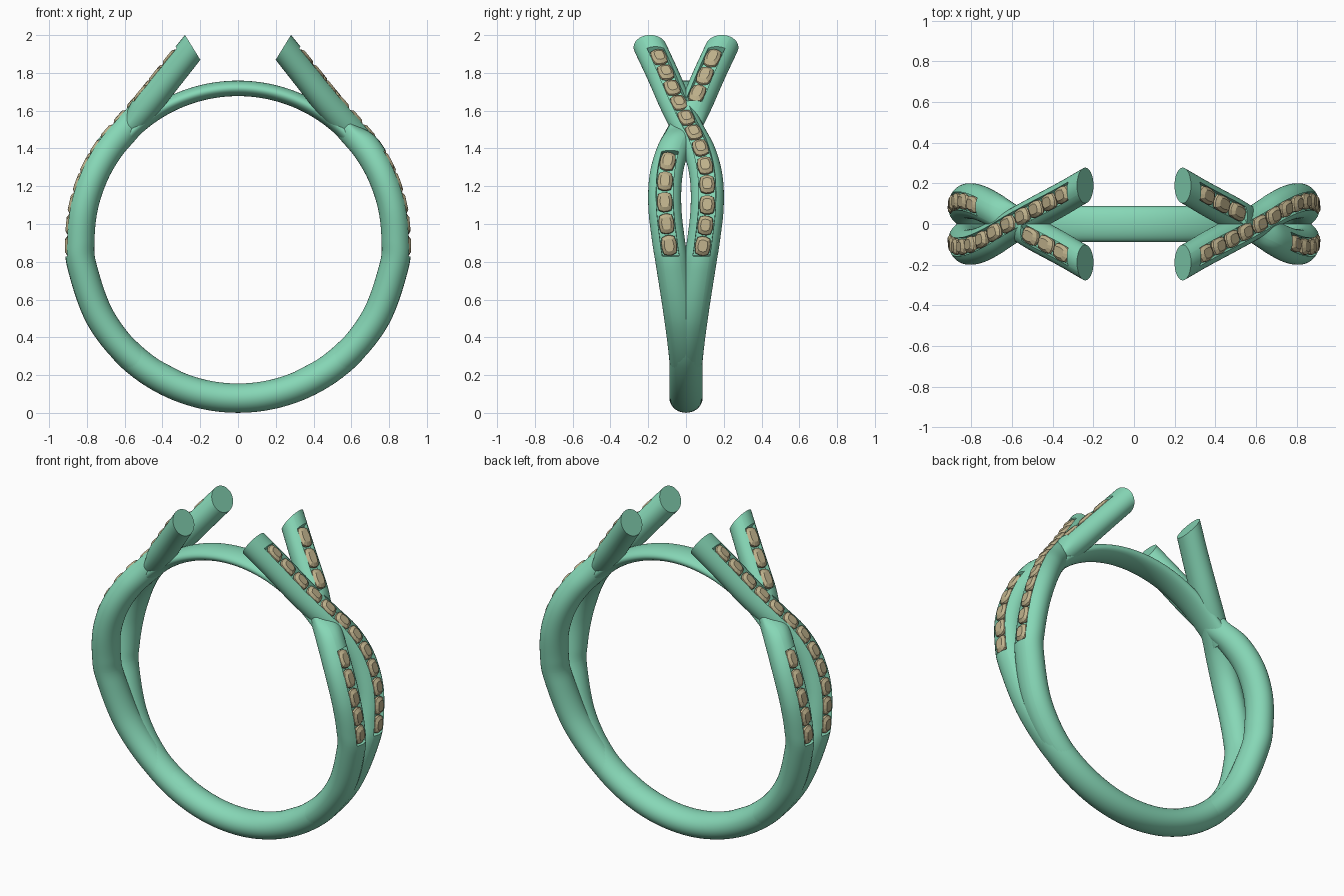
import bpy, bmesh, math
from mathutils import Vector, Matrix

if "Cube" in bpy.data.objects:
    bpy.data.objects.remove(bpy.data.objects["Cube"])

CZ, R = 0.915, 0.837          # ring centre height, mid radius
HY, HN = 0.0875, 0.0775       # half width (y) and half thickness (radial)
GW, FLOOR = 0.045, 0.036      # gem channel half width and floor level


def material(name, col):
    m = bpy.data.materials.new(name)
    m.diffuse_color = (*col, 1)
    m.use_nodes = True
    m.node_tree.nodes["Principled BSDF"].inputs["Base Color"].default_value = m.diffuse_color
    return m


METAL = material("green_metal", (0.24, 0.68, 0.47))
STONE = material("tan_stone", (0.52, 0.44, 0.26))

# Strand path keys: x, y, z, angle of the section's outward axis
KEYS = []
for a, y in ((-70, 0), (-50, .004), (-30, .028), (-10, .07), (0, .093),
             (12, .112), (24, .106), (35, .068), (45, .008)):
    r = math.radians(a)
    KEYS.append((R * math.cos(r), y, CZ + R * math.sin(r), a))
KEYS += [(.48, -.055, 1.635, 49), (.36, -.12, 1.785, 54), (.24, -.19, 1.935, 58.4)]
KEYS = [Vector(k) for k in KEYS]
LAST = len(KEYS) - 1


def path(t, side):
    """Catmull-Rom point and outward axis at key parameter t."""
    i = min(int(t), LAST - 1)
    f = t - i
    p1, p2 = KEYS[i], KEYS[i + 1]
    p0 = KEYS[i - 1] if i > 0 else 2 * p1 - p2
    p3 = KEYS[i + 2] if i + 2 <= LAST else 2 * p2 - p1
    p = .5 * (2 * p1 + (p2 - p0) * f + (2 * p0 - 5 * p1 + 4 * p2 - p3) * f * f
              + (3 * p1 - p0 - 3 * p2 + p3) * f ** 3)
    a = math.radians(p[3])
    return Vector((p[0], p[1] * side, p[2])), Vector((math.cos(a), 0, math.sin(a)))


def finish(name, bm, mat, smooth=True):
    bmesh.ops.recalc_face_normals(bm, faces=bm.faces[:])
    me = bpy.data.meshes.new(name)
    bm.to_mesh(me)
    bm.free()
    me.materials.append(mat)
    ob = bpy.data.objects.new(name, me)
    bpy.context.collection.objects.link(ob)
    if smooth:
        bpy.ops.object.select_all(action='DESELECT')
        ob.select_set(True)
        bpy.context.view_layer.objects.active = ob
        bpy.ops.object.shade_smooth_by_angle(angle=math.radians(35))
    return ob


def loft(name, rings):
    bm = bmesh.new()
    loops = [[bm.verts.new(p) for p in ring] for ring in rings]
    n = len(loops[0])
    for a, b in zip(loops, loops[1:]):
        for i in range(n):
            j = (i + 1) % n
            bm.faces.new((a[i], a[j], b[j], b[i]))
    bm.faces.new(loops[0])
    bm.faces.new(loops[-1])
    return finish(name, bm, METAL)


def section(grooved, top, s):
    """Oval section as (y, outward) pairs, with an optional gem channel on top."""
    f0 = math.acos(GW / HY)
    pts = []
    for k in (1, .97, .5, 0, -.5, -.97, -1):
        v = k * GW
        cut = grooved and abs(k) < .99
        u = FLOOR if cut else HN * math.sqrt(1 - (v / HY) ** 2) * top
        pts.append((v * s, u * s))
    steps = 30
    for i in range(1, steps):
        f = math.pi - f0 + (math.pi + 2 * f0) * i / steps
        u = HN * math.sin(f)
        pts.append((HY * math.cos(f) * s, (u * top if u > 0 else u) * s))
    return pts


def strand(name, side, slots):
    ts = [(i / 10, None) for i in range(LAST * 10 + 1)]
    for a, b in slots:
        ts += [(a - .004, False), (a + .004, True), (b - .004, True), (b + .004, False)]
    rings = []
    for t, _ in sorted(ts, key=lambda q: q[0]):
        grooved = any(a < t < b for a, b in slots)
        # the lower strand is flattened where the other passes over it
        top = 1 - .5 * math.exp(-((t - 8) / .5) ** 2) if side < 0 else 1
        s = min(1, .92 + .04 * t)
        p, n = path(t, side)
        rings.append([p + Vector((0, v, 0)) + n * u for v, u in section(grooved, top, s)])
    return loft(name, rings)


def gem_row(name, side, slot, count):
    """Cushion-cut stones spaced evenly along one channel."""
    a, b = slot
    N = 400
    pts = []
    for i in range(N + 1):
        p, n = path(a + (b - a) * i / N, side)
        pts.append((p + n * .062, n))
    cum = [0]
    for q, r in zip(pts, pts[1:]):
        cum.append(cum[-1] + (r[0] - q[0]).length)
    pitch = cum[-1] / count
    bm = bmesh.new()
    for g in range(count):
        d = (g + .5) * pitch
        i = min(range(1, N), key=lambda k: abs(cum[k] - d))
        p, n = pts[i]
        tan = (pts[i + 1][0] - pts[i - 1][0]).normalized()
        n = (n - tan * n.dot(tan)).normalized()
        across = n.cross(tan)
        loops = []
        for s, h in ((.7, -.026), (1, -.008), (.95, .003), (.6, .016)):
            loop = []
            for k in range(12):
                f = math.tau * (k + .5) / 12
                c, sn = math.cos(f), math.sin(f)
                e = (c ** 4 + sn ** 4) ** -.22       # rounded square outline
                loop.append(bm.verts.new(p + tan * (c * e * s * pitch * .47)
                                         + across * (sn * e * s * .041) + n * h))
            loops.append(loop)
        for l0, l1 in zip(loops, loops[1:]):
            for k in range(12):
                j = (k + 1) % 12
                bm.faces.new((l0[k], l0[j], l1[j], l1[k]))
        bm.faces.new(loops[0])
        bm.faces.new(loops[-1])
    return finish(name, bm, STONE, False)


def arc(name, a0, a1, radius, hn, taper):
    """Oval bar bent round the ring centre, optionally thinning at both ends."""
    rings = []
    N = 72
    for i in range(N + 1):
        a = math.radians(a0 + (a1 - a0) * i / N)
        n = Vector((math.cos(a), 0, math.sin(a)))
        edge = min(i, N - i) / N
        s = 1 - taper * max(0, 1 - edge / .22)
        rings.append([Vector((0, 0, CZ)) + n * (radius + hn * s * math.sin(f))
                      + Vector((0, HY * s * math.cos(f), 0))
                      for f in (math.tau * k / 36 for k in range(36))])
    return loft(name, rings)


# Bottom shank and thin bridge under the open top
arc("shank", -170, -10, R, HN, .4)
arc("bridge", 38, 142, .803, .041, 0)

# Crossing strands with channel-set stones on the right side
OVER = (3.4, 10.6)
LOW, HIGH = (3.4, 6.65), (8.75, 10.6)
parts = [strand("upper_strand", 1, [OVER]),
         strand("lower_strand", -1, [LOW, HIGH]),
         gem_row("upper_strand_stones", 1, OVER, 12),
         gem_row("lower_strand_stones", -1, LOW, 5),
         gem_row("lower_strand_top_stones", -1, HIGH, 3)]

# Left side is the right side turned half round
for ob in parts:
    twin = ob.copy()
    twin.name = ob.name + "_left"
    twin.rotation_euler = (0, 0, math.pi)
    bpy.context.collection.objects.link(twin)
